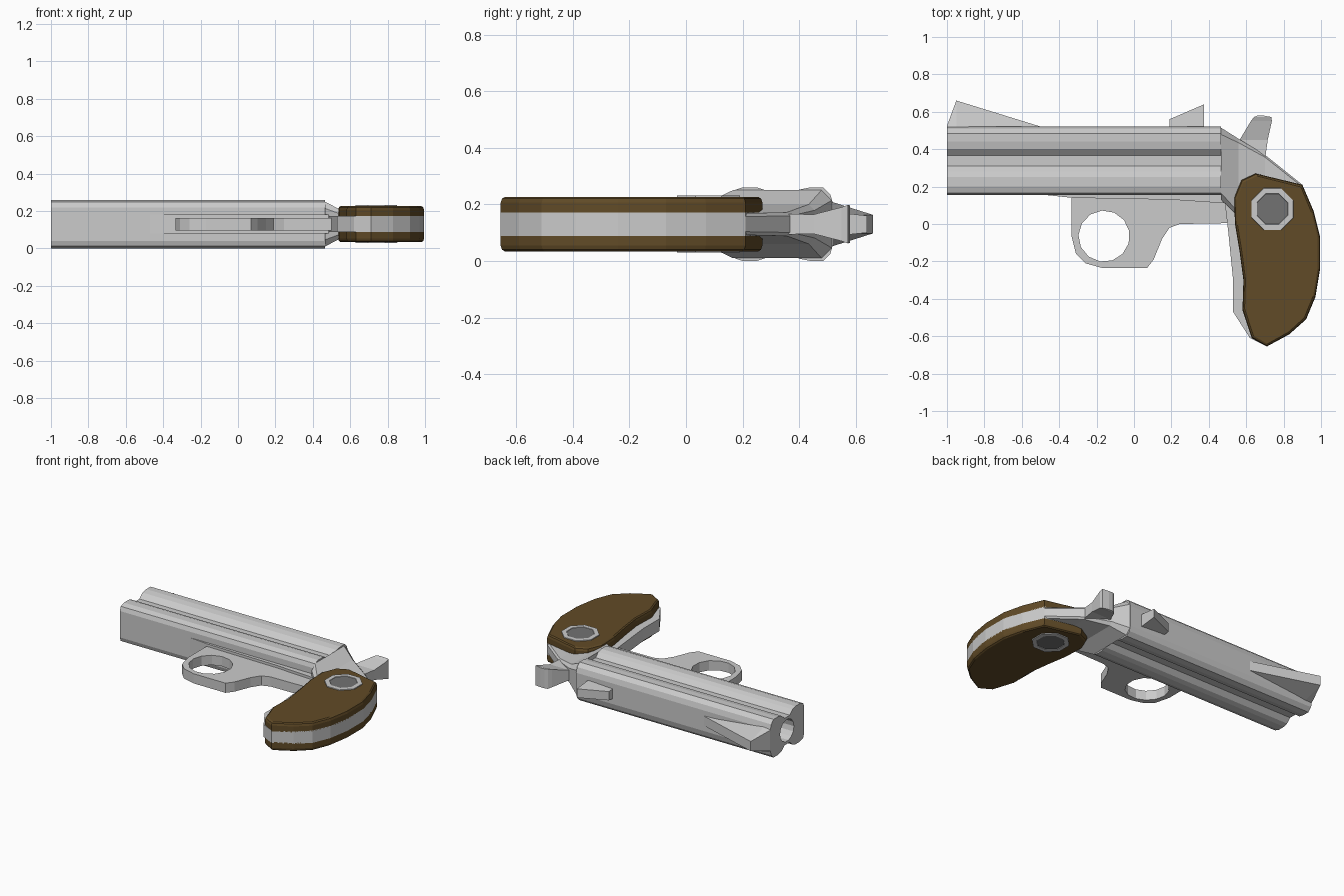
import bpy, bmesh, math
from mathutils import Matrix

if "Cube" in bpy.data.objects:
    bpy.data.objects.remove(bpy.data.objects["Cube"])

MID = 0.13  # centre plane in z


def material(name, rgb):
    m = bpy.data.materials.new(name)
    m.diffuse_color = (*rgb, 1)
    m.use_nodes = True
    m.node_tree.nodes["Principled BSDF"].inputs["Base Color"].default_value = m.diffuse_color
    return m


def loft(name, rings, mat=None):
    """Skin a list of equal-length point rings and cap both ends."""
    bm = bmesh.new()
    rows = [[bm.verts.new(p) for p in ring] for ring in rings]
    n = len(rows[0])
    for a, b in zip(rows, rows[1:]):
        for i in range(n):
            j = (i + 1) % n
            bm.faces.new((a[i], a[j], b[j], b[i]))
    bm.faces.new(rows[0])
    bm.faces.new(rows[-1])
    bmesh.ops.recalc_face_normals(bm, faces=bm.faces)
    me = bpy.data.meshes.new(name)
    bm.to_mesh(me)
    bm.free()
    ob = bpy.data.objects.new(name, me)
    bpy.context.collection.objects.link(ob)
    if mat:
        me.materials.append(mat)
    return ob


def plate(name, outline, half):
    """Flat outline in xy, extruded evenly about the centre plane."""
    return loft(name, [[(x, y, MID + s * half) for x, y in outline] for s in (-1, 1)])


def polygon(cx, cy, r, n, turn=0.0):
    return [(cx + r * math.cos(turn + math.tau * i / n),
             cy + r * math.sin(turn + math.tau * i / n)) for i in range(n)]


def cut(ob, cutter):
    m = ob.modifiers.new("cut", 'BOOLEAN')
    m.operation, m.object, m.solver = 'DIFFERENCE', cutter, 'EXACT'
    bpy.context.view_layer.objects.active = ob
    bpy.ops.object.modifier_apply(modifier=m.name)
    bpy.data.objects.remove(cutter)


def x_rect(x, y0, y1, h0, h1):
    """Section across x: half width h0 at y0 and h1 at y1."""
    return [(x, y0, MID - h0), (x, y1, MID - h1), (x, y1, MID + h1), (x, y0, MID + h0)]


def y_rect(y, x0, x1, h):
    return [(x0, y, MID - h), (x1, y, MID - h), (x1, y, MID + h), (x0, y, MID + h)]


wood = material("brown_wood", (0.12, 0.07, 0.02))
dark = material("dark_metal", (0.17, 0.17, 0.17))

# Barrel block: two rounded lobes with a valley along each side
side = [(0.155, 0.09), (0.165, 0.118), (0.20, 0.13), (0.25, 0.13), (0.28, 0.12),
        (0.31, 0.092), (0.365, 0.092), (0.40, 0.122), (0.44, 0.13), (0.485, 0.13),
        (0.51, 0.105), (0.52, 0.07)]
section = [(y, MID + h) for y, h in side] + [(y, MID - h) for y, h in reversed(side)]
barrel = loft("barrel", [[(x, y, z) for y, z in section] for x in (-1, 0.465)])
bore = polygon(0.34, MID, 0.075, 14)
cut(barrel, loft("bore_cutter", [[(x, y, z) for y, z in bore] for x in (-1.1, 0.0)]))

# Sights
loft("front_sight", [x_rect(-1.0, 0.48, 0.525, 0.09, 0.07),
                     x_rect(-0.95, 0.48, 0.66, 0.09, 0.033),
                     x_rect(-0.5, 0.48, 0.521, 0.04, 0.033)])
loft("rear_sight", [x_rect(0.19, 0.50, 0.56, 0.035, 0.03),
                    x_rect(0.375, 0.50, 0.64, 0.045, 0.03)])

# Breech tapering from the barrel into the grip frame
breech = []
for x, y0, y1, h in ((0.465, 0.13, 0.515, 0.12), (0.56, 0.04, 0.455, 0.07),
                     (0.70, 0.02, 0.37, 0.042), (0.90, 0.0, 0.21, 0.038)):
    c = 0.3 * h
    half = [(y0, h * 0.7), (y0 + c, h), (y1 - c, h), (y1, h * 0.7)]
    breech.append([(x, y, MID + d) for y, d in half] +
                  [(x, y, MID - d) for y, d in reversed(half)])
loft("breech", breech)

# Hammer with flared spur
loft("hammer", [y_rect(0.34, 0.56, 0.70, 0.037), y_rect(0.45, 0.565, 0.715, 0.034),
                y_rect(0.55, 0.625, 0.737, 0.06), y_rect(0.572, 0.642, 0.735, 0.068),
                y_rect(0.58, 0.66, 0.69, 0.066)])

# Frame under the barrel
plate("under_frame", [(-0.5, 0.158), (-0.33, 0.14), (0.2, 0.13), (0.5, 0.11),
                      (0.5, 0.2), (-0.4, 0.2)], 0.05)

# Trigger guard with finger hole
guard = plate("trigger_guard",
              [(-0.335, 0.16), (-0.335, -0.06), (-0.31, -0.16), (-0.26, -0.21), (-0.17, -0.235),
               (0.07, -0.235), (0.105, -0.19), (0.15, -0.08), (0.19, -0.02), (0.245, 0.0),
               (0.52, 0.005), (0.52, 0.16)], 0.033)
cut(guard, plate("finger_hole_cutter", polygon(-0.16, -0.065, 0.137, 13, 0.2), 0.2))

# Grip: central metal strap and a bevelled wooden panel on each side
back = [(0.65, 0.27), (0.90, 0.21), (0.96, 0.07), (0.995, -0.07), (0.995, -0.24), (0.97, -0.39),
        (0.92, -0.51), (0.83, -0.59), (0.71, -0.655)]
front = [(0.63, -0.61), (0.58, -0.46), (0.585, -0.30), (0.565, -0.15), (0.54, 0.0),
         (0.535, 0.14), (0.575, 0.235)]
plate("grip_strap", back + [(0.62, -0.61), (0.53, -0.47), (0.53, -0.3), (0.505, -0.05),
                            (0.485, 0.12), (0.5, 0.25)], 0.042)
outline = back + front


def inset(k):
    return [(0.77 + (x - 0.77) * k, -0.18 + (y + 0.18) * (1 + k) / 2) for x, y in outline]


for s, label in ((1, "upper"), (-1, "lower")):
    loft("grip_panel_" + label,
         [[(x, y, MID + s * d) for x, y in inset(k)]
          for k, d in ((1, 0.036), (1, 0.076), (0.98, 0.09), (0.94, 0.096))], wood)
    # Octagonal screw: raised ring around a dark recessed centre
    rings = [polygon(0.74, 0.08, r, 8, math.pi / 8) for r in (0.124, 0.12, 0.09, 0.088)]
    loft("screw_ring_" + label, [[(x, y, MID + s * d) for x, y in r]
                                 for r, d in zip(rings, (0.08, 0.101, 0.101, 0.0965))])
    loft("screw_centre_" + label, [[(x, y, MID + s * d) for x, y in rings[3]]
                                   for d in (0.085, 0.0985)], dark)
